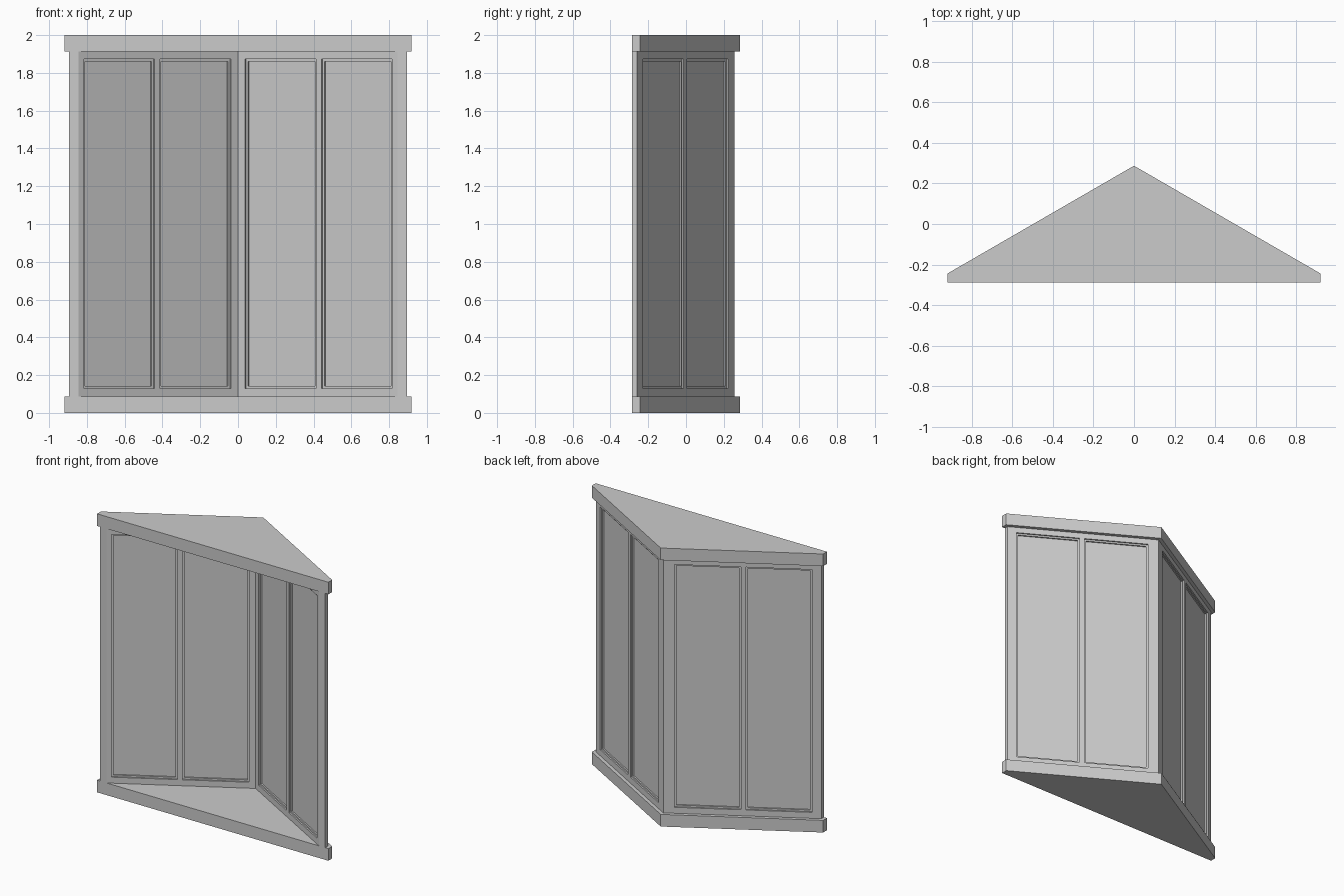
import bpy, bmesh, math
from mathutils import Vector

if "Cube" in bpy.data.objects:
    bpy.data.objects.remove(bpy.data.objects["Cube"])

C, S = math.cos(math.radians(30)), math.sin(math.radians(30))
APEX, THICK = 0.258, 0.05          # outer wall apex in y, wall thickness
SLAB = 0.087                       # plinth / cornice height
PANELS = [(0.072, 0.507), (0.54, 0.971)]   # spans along each wall from the apex


def add_prism(bm, outline, z0, z1):
    low = [bm.verts.new((x, y, z0)) for x, y in outline]
    high = [bm.verts.new((x, y, z1)) for x, y in outline]
    bm.faces.new(low)
    bm.faces.new(high)
    n = len(outline)
    for i in range(n):
        j = (i + 1) % n
        bm.faces.new((low[i], low[j], high[j], high[i]))


def finish(name, bm):
    bmesh.ops.recalc_face_normals(bm, faces=bm.faces)
    mesh = bpy.data.meshes.new(name)
    bm.to_mesh(mesh)
    bm.free()
    obj = bpy.data.objects.new(name, mesh)
    bpy.context.collection.objects.link(obj)
    return obj


def prism(name, outline, z0, z1):
    bm = bmesh.new()
    add_prism(bm, outline, z0, z1)
    return finish(name, bm)


def mirrored(half):
    # half outline listed from the apex outwards on +x
    return half + [(-x, y) for x, y in reversed(half) if x]


def wall_point(side, u, out):
    p = Vector((0, APEX)) + u * Vector((side * C, -S)) + out * Vector((side * S, C))
    return p.x, p.y


def panel_cutter(name, inset, depth):
    # recess boxes for every panel, on the outer and inner wall faces
    bm = bmesh.new()
    for side in (-1, 1):
        for a, b in PANELS:
            a, b = a + inset, b - inset
            for lo, hi in ((-depth, 0.01), (-THICK - 0.01, -THICK + depth)):
                quad = [wall_point(side, u, o) for u, o in ((a, lo), (b, lo), (b, hi), (a, hi))]
                add_prism(bm, quad, 0.13 + inset, 1.873 - inset)
    obj = finish(name, bm)
    obj.hide_render = True
    return obj


# Plinth and cornice slabs
slab = mirrored([(0, 0.287), (0.919, -0.244), (0.919, -0.287)])
prism("plinth", slab, 0, SLAB)
prism("cornice", slab, 2 - SLAB, 2)

# V-shaped panelled wall, open to the front
inner_apex = APEX - THICK / C
inner_x = (inner_apex + 0.287) * C / S
half = [(0, APEX), (0.894, APEX - 0.894 * S / C), (0.894, -0.287), (inner_x, -0.287)]
outline = half + [(0, inner_apex)] + [(-x, y) for x, y in reversed(half) if x]
walls = prism("panelled_walls", outline, SLAB, 2 - SLAB)

# Stepped recesses: outer ledge, then the deeper panel
cutters = [panel_cutter("ledge_cutter", 0, 0.01), panel_cutter("panel_cutter", 0.012, 0.02)]
for cutter in cutters:
    mod = walls.modifiers.new(cutter.name, 'BOOLEAN')
    mod.operation = 'DIFFERENCE'
    mod.solver = 'EXACT'
    mod.object = cutter

# Bake the recesses and drop the cutters
bpy.context.view_layer.objects.active = walls
walls.select_set(True)
for cutter in cutters:
    bpy.ops.object.modifier_apply(modifier=cutter.name)
    bpy.data.objects.remove(cutter)
